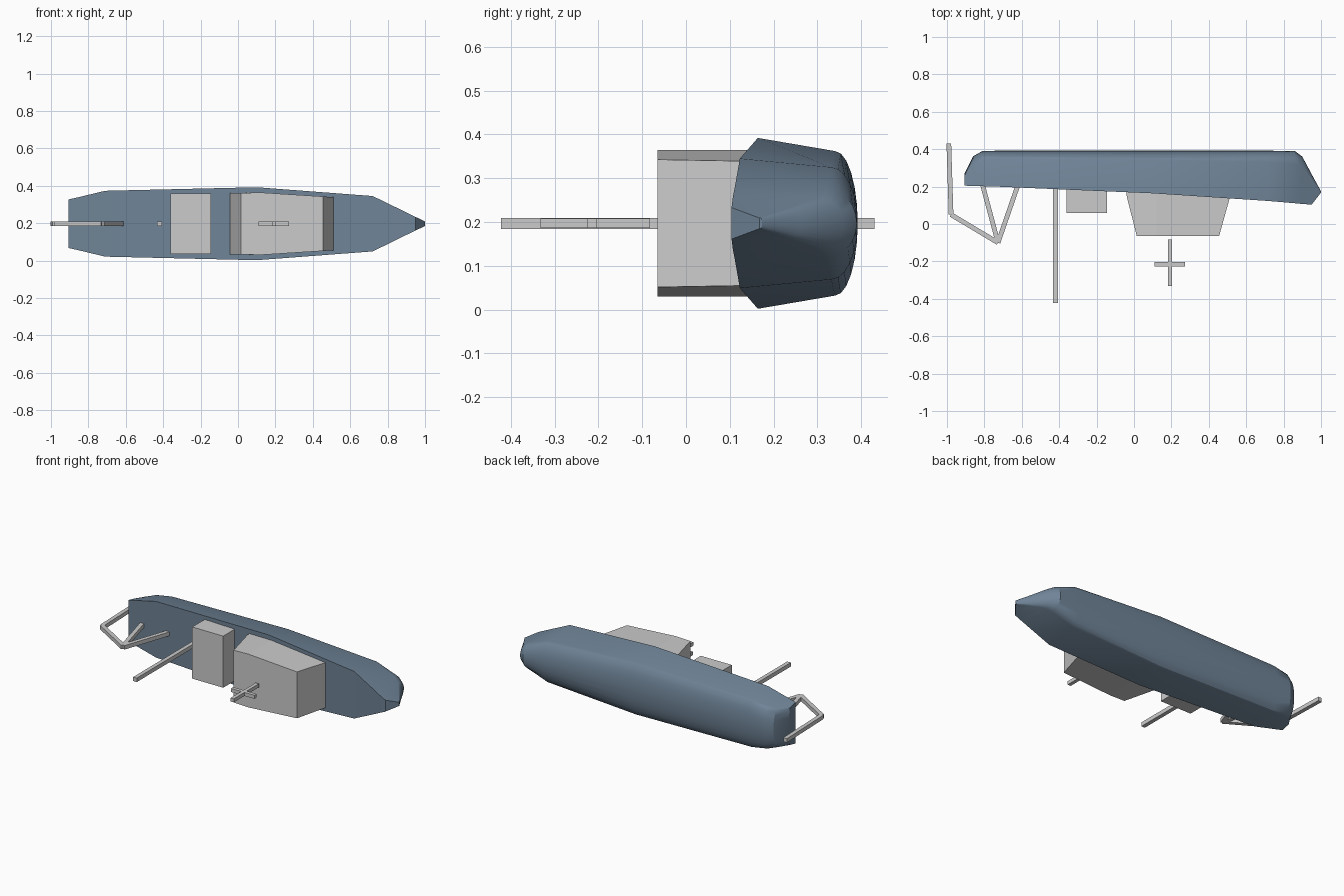
import bpy, bmesh, math
from mathutils import Vector

if "Cube" in bpy.data.objects:
    bpy.data.objects.remove(bpy.data.objects["Cube"])

CZ = 0.197  # centre plane height: the boat lies on its side


def make_object(name, bm, mat=None, smooth=None):
    bmesh.ops.recalc_face_normals(bm, faces=bm.faces)
    me = bpy.data.meshes.new(name)
    bm.to_mesh(me)
    bm.free()
    ob = bpy.data.objects.new(name, me)
    bpy.context.collection.objects.link(ob)
    if mat:
        me.materials.append(mat)
    if smooth:
        bpy.ops.object.select_all(action='DESELECT')
        ob.select_set(True)
        bpy.context.view_layer.objects.active = ob
        bpy.ops.object.shade_smooth_by_angle(angle=math.radians(smooth))
    return ob


def loft(name, loops, mat=None, smooth=None):
    """Bridge closed loops of equal length and cap both ends."""
    bm = bmesh.new()
    rings = [[bm.verts.new(p) for p in loop] for loop in loops]
    n = len(rings[0])
    for a, b in zip(rings, rings[1:]):
        for i in range(n):
            j = (i + 1) % n
            bm.faces.new((a[i], a[j], b[j], b[i]))
    bm.faces.new(rings[0])
    bm.faces.new(rings[-1])
    return make_object(name, bm, mat, smooth)


def bar(name, a, b, t=0.025):
    """Square bar between two (x, y) points on the centre plane."""
    a, b = Vector((*a, CZ)), Vector((*b, CZ))
    d = (b - a).normalized()
    up = Vector((0, 0, t / 2))
    side = d.cross(Vector((0, 0, 1))) * t / 2
    corners = (side + up, side - up, -side - up, -side + up)
    return loft(name, [[p + c for c in corners] for p in (a, b)])


blue = bpy.data.materials.new("hull_blue")
blue.diffuse_color = (0.16, 0.23, 0.31, 1)
blue.use_nodes = True
blue.node_tree.nodes["Principled BSDF"].inputs["Base Color"].default_value = blue.diffuse_color

# Hull ribs: x, deck y, deck half width, chine y, chine half width, keel y
ribs = [
    (-0.905, 0.205, 0.130, 0.258, 0.118, 0.272),
    (-0.86, 0.203, 0.140, 0.315, 0.122, 0.362),
    (-0.81, 0.202, 0.152, 0.342, 0.134, 0.391),
    (-0.71, 0.199, 0.176, 0.348, 0.150, 0.392),
    (0.10, 0.164, 0.195, 0.340, 0.165, 0.392),
    (0.72, 0.123, 0.148, 0.332, 0.128, 0.392),
    (0.86, 0.111, 0.080, 0.320, 0.078, 0.390),
    (0.90, 0.107, 0.060, 0.300, 0.058, 0.360),
    (0.95, 0.104, 0.036, 0.235, 0.034, 0.266),
    (1.00, 0.168, 0.012, 0.171, 0.012, 0.174),
]


def rib_loop(x, yd, wd, yc, wc, yb):
    loop = [(x, yd, CZ + wd)]
    for k in range(13):
        t = math.pi * k / 12
        loop.append((x, yc + (yb - yc) * math.sin(t), CZ + wc * math.cos(t)))
    return loop + [(x, yd, CZ - wd)]


loft("hull", [rib_loop(*r) for r in ribs], blue, 28)


# Main cabin: hexagonal plan, ends slope in toward the roof
def cabin_loop(y, x0, x1):
    half = [(x0, 0.164), (0.12, 0.167), (x1, 0.167 - (x1 - 0.12) * 0.064)]
    return ([(x, y, CZ + w) for x, w in half]
            + [(x, y, CZ - w) for x, w in reversed(half)])


loft("main_cabin", [cabin_loop(0.19, -0.045, 0.525), cabin_loop(0.14, -0.037, 0.512),
                    cabin_loop(-0.065, 0.015, 0.455)])

# Aft deckhouse
loft("aft_deckhouse", [[(x, y, CZ + s * 0.162) for x, s in
     ((-0.36, -1), (-0.145, -1), (-0.145, 1), (-0.36, 1))] for y in (0.20, 0.06)])

# Mast and antenna cross
bar("mast", (-0.42, 0.20), (-0.42, -0.422))
bar("antenna_post", (0.192, -0.082), (0.192, -0.332), 0.022)
bar("antenna_crossbar", (0.11, -0.215), (0.272, -0.215), 0.022)

# Stern gantry
apex, elbow = (-0.727, -0.10), (-0.978, 0.05)
bar("gantry_leg_aft", (-0.81, 0.21), apex)
bar("gantry_leg_fore", (-0.62, 0.21), apex)
bar("gantry_arm", apex, elbow)
bar("gantry_drop", elbow, (-0.99, 0.43))
